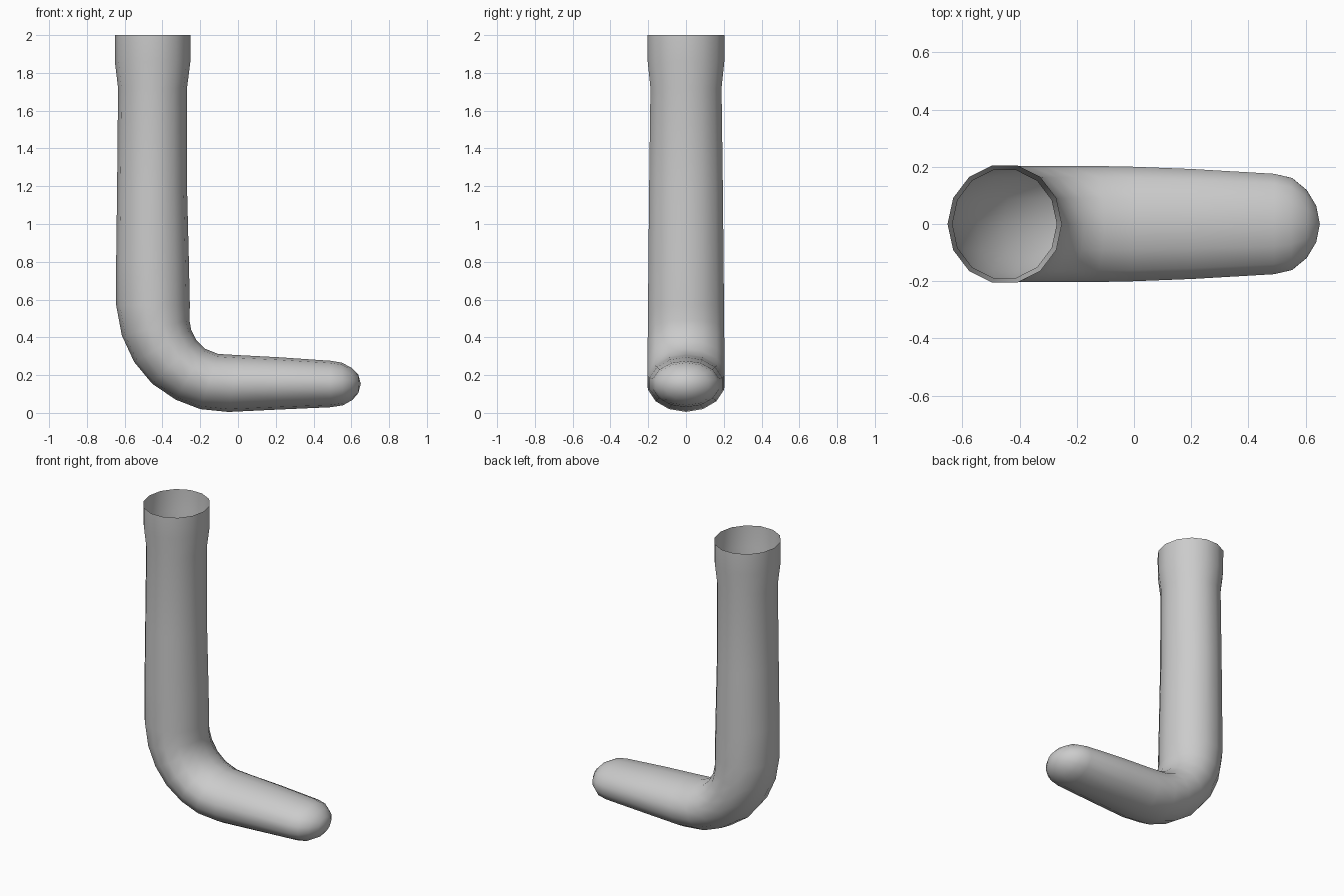
import bpy, bmesh, math
from mathutils import Vector

SIDES = 14

# Rings along the sock: outer point (x, z), inner point (x, z), half width in y
rings = [
    (-0.652, 2.00, -0.252, 2.00, 0.210),
    (-0.652, 1.86, -0.252, 1.86, 0.208),
    (-0.635, 1.72, -0.270, 1.72, 0.193),
    (-0.640, 1.20, -0.270, 1.20, 0.200),
    (-0.645, 0.80, -0.260, 0.80, 0.204),
    (-0.645, 0.57, -0.255, 0.57, 0.206),
    (-0.615, 0.41, -0.257, 0.49, 0.207),
    (-0.550, 0.27, -0.248, 0.44, 0.208),
    (-0.455, 0.155, -0.220, 0.385, 0.208),
    (-0.330, 0.07, -0.175, 0.340, 0.208),
    (-0.200, 0.02, -0.105, 0.312, 0.208),
    (-0.050, 0.005, 0.000, 0.306, 0.206),
    (0.200, 0.017, 0.210, 0.295, 0.197),
    (0.490, 0.030, 0.490, 0.276, 0.180),
    (0.555, 0.040, 0.550, 0.266, 0.165),
    (0.605, 0.068, 0.602, 0.238, 0.122),
    (0.637, 0.105, 0.637, 0.202, 0.066),
]

# Open tube lofted through the rings, closed with a fan at the toe
bm = bmesh.new()
loops = []
for ox, oz, ix, iz, w in rings:
    a, b = Vector((ox, 0, oz)), Vector((ix, 0, iz))
    mid, half = (a + b) / 2, (a - b) / 2
    loop = []
    for k in range(SIDES):
        t = 2 * math.pi * k / SIDES
        loop.append(bm.verts.new(mid + half * math.cos(t) + Vector((0, w * math.sin(t), 0))))
    loops.append(loop)
for p, q in zip(loops, loops[1:]):
    for k in range(SIDES):
        n = (k + 1) % SIDES
        bm.faces.new((p[k], p[n], q[n], q[k]))
tip = bm.verts.new((0.65, 0, 0.154))
for k in range(SIDES):
    bm.faces.new((loops[-1][k], loops[-1][(k + 1) % SIDES], tip))

# Orient the faces outward
bm.normal_update()
f = bm.faces[:][0]
if f.normal.dot(f.calc_center_median() - Vector((-0.45, 0, 1.93))) < 0:
    bmesh.ops.reverse_faces(bm, faces=bm.faces[:])
for f in bm.faces:
    f.smooth = True

mesh = bpy.data.meshes.new("sock")
bm.to_mesh(mesh)
bm.free()
sock = bpy.data.objects.new("sock", mesh)
bpy.context.collection.objects.link(sock)
